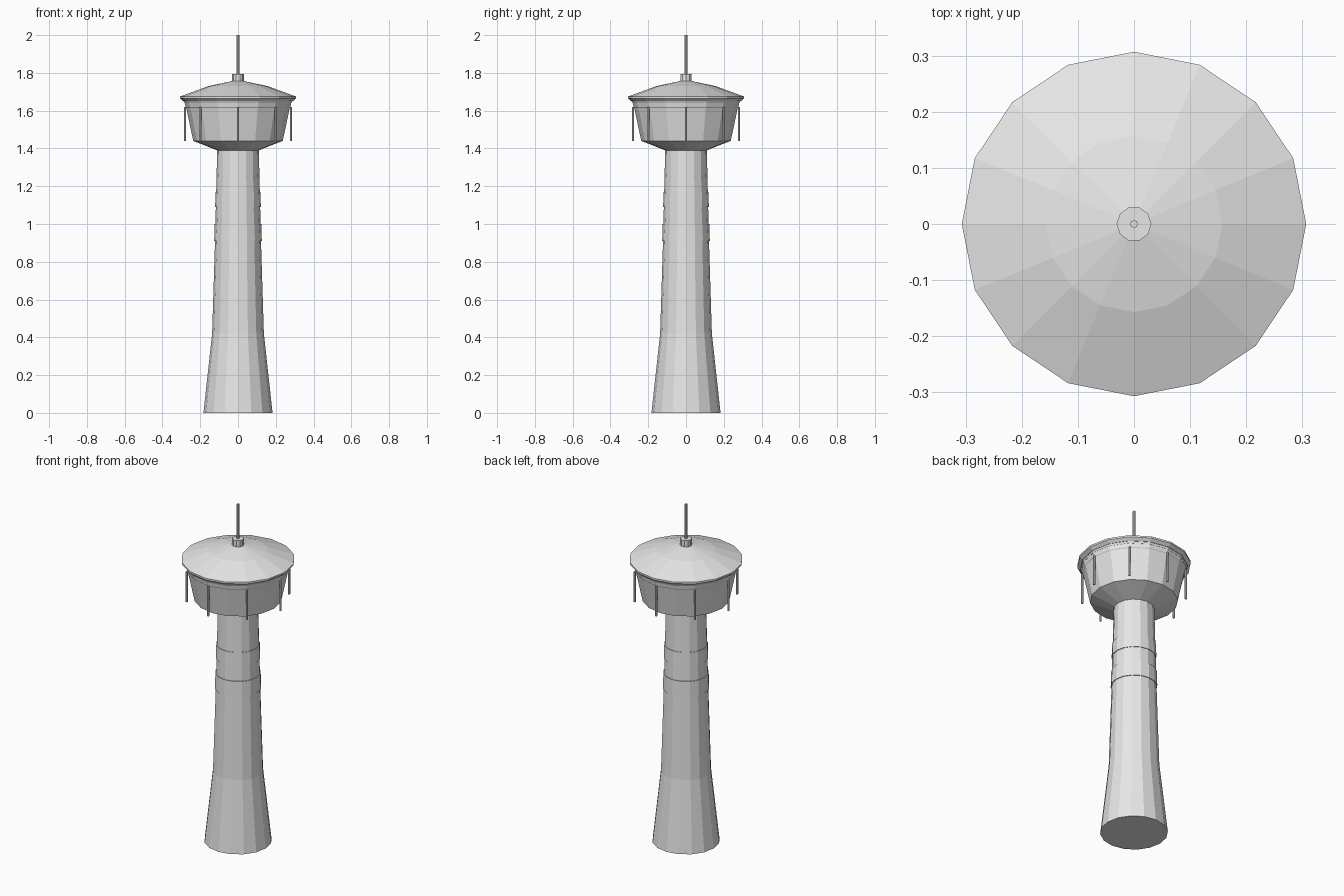
import bpy, math
from mathutils import Vector

cube = bpy.data.objects.get("Cube")
if cube:
    bpy.data.objects.remove(cube, do_unlink=True)

# Single pale grey finish
grey = bpy.data.materials.new("pale_grey")
grey.use_nodes = True
colour = (0.8, 0.8, 0.8, 1)
grey.diffuse_color = colour
grey.node_tree.nodes["Principled BSDF"].inputs["Base Color"].default_value = colour


def lathe(name, profile, sides=16, centre=(0, 0)):
    """Flat-faced solid of revolution from (radius, height) pairs, capped at both ends."""
    verts, faces = [], []
    for r, z in profile:
        for i in range(sides):
            a = math.tau * i / sides
            verts.append(Vector((centre[0] + r * math.cos(a), centre[1] + r * math.sin(a), z)))
    for k in range(len(profile) - 1):
        for i in range(sides):
            j = (i + 1) % sides
            low, high = k * sides, (k + 1) * sides
            faces.append((low + i, low + j, high + j, high + i))
    faces.append(tuple(reversed(range(sides))))
    faces.append(tuple(range(len(verts) - sides, len(verts))))
    mesh = bpy.data.meshes.new(name)
    mesh.from_pydata(verts, [], faces)
    mesh.materials.append(grey)
    obj = bpy.data.objects.new(name, mesh)
    bpy.context.collection.objects.link(obj)
    return obj


# Flared shaft with two collars
lathe("shaft", [(0.183, 0), (0.137, 0.42), (0.122, 0.9), (0.11, 1.4)])
lathe("lower_collar", [(0.126, 0.91), (0.124, 1.0)])
lathe("upper_collar", [(0.121, 1.09), (0.119, 1.17)])

# Cabin with sloping underside and outward-leaning wall
lathe("cabin", [(0.11, 1.39), (0.237, 1.44), (0.274, 1.615), (0.278, 1.62), (0.283, 1.645)])
lathe("eaves_band", [(0.283, 1.64), (0.29, 1.655)])

# Shallow two-pitch roof
lathe("roof", [(0.29, 1.65), (0.307, 1.665), (0.307, 1.675), (0.157, 1.73), (0.03, 1.757)])

# Mast on its socket
lathe("mast_socket", [(0.031, 1.75), (0.031, 1.795)], sides=10)
lathe("mast", [(0.007, 1.79), (0.007, 2.0)], sides=8)

# Upright posts around the cabin
for n in range(8):
    a = math.tau * n / 8
    lathe(f"cabin_post_{n + 1}", [(0.006, 1.44), (0.006, 1.62)], sides=8,
          centre=(0.28 * math.cos(a), 0.28 * math.sin(a)))
